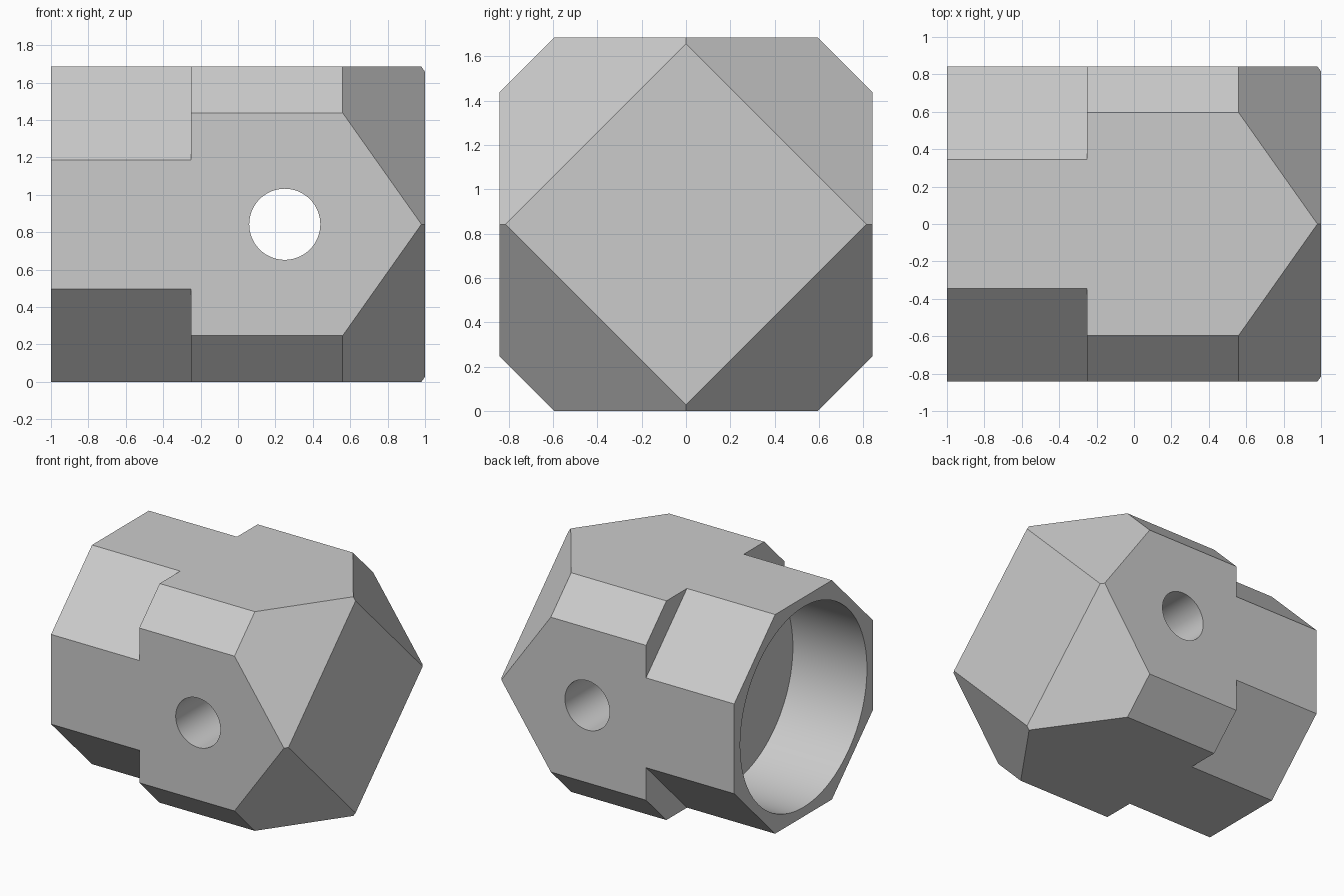
import bpy, bmesh, math
from mathutils import Matrix, Vector

default = bpy.data.objects.get("Cube")
if default:
    bpy.data.objects.remove(default, do_unlink=True)

HALF = 0.8425            # half of the square cross-section, also the centre height
EDGE = HALF + 0.595      # |y|+|z| on the long chamfers
REAR = HALF + 0.345      # |y|+|z| on the deeper rear chamfers
CHAMFER_X, STEP_X, FLOOR_X = 0.56, -0.25, -0.37
SIGNS = [(sy, sz) for sy in (-1, 1) for sz in (-1, 1)]

grey = bpy.data.materials.new("plain grey")
grey.use_nodes = True
colour = (0.6, 0.6, 0.6, 1)
grey.diffuse_color = colour
grey.node_tree.nodes["Principled BSDF"].inputs["Base Color"].default_value = colour


def add_object(name, bm):
    bmesh.ops.recalc_face_normals(bm, faces=bm.faces)
    mesh = bpy.data.meshes.new(name)
    bm.to_mesh(mesh)
    bm.free()
    mesh.materials.append(grey)
    obj = bpy.data.objects.new(name, mesh)
    bpy.context.collection.objects.link(obj)
    obj.location.z = HALF
    return obj


def slice_off(bm, point, normal):
    """Cut away everything beyond a plane and cap the opening."""
    geom = bm.verts[:] + bm.edges[:] + bm.faces[:]
    cut = bmesh.ops.bisect_plane(bm, geom=geom, plane_co=point, plane_no=normal,
                                 clear_outer=True, dist=1e-6)
    rim = [e for e in cut["geom_cut"] if isinstance(e, bmesh.types.BMEdge)]
    bmesh.ops.contextual_create(bm, geom=rim)


def cylinder(name, radius, length, matrix):
    bm = bmesh.new()
    bmesh.ops.create_cone(bm, cap_ends=True, segments=96, radius1=radius,
                          radius2=radius, depth=length, matrix=matrix)
    return add_object(name, bm)


# Block with long chamfers and a faceted nose
bm = bmesh.new()
bmesh.ops.create_cube(bm, size=2, matrix=Matrix.Diagonal((1, HALF, HALF, 1)))
for sy, sz in SIGNS:
    slice_off(bm, Vector((0, sy * EDGE, 0)), Vector((0, sy, sz)))
for sy, sz in SIGNS:
    slice_off(bm, Vector((CHAMFER_X, sy * EDGE, 0)), Vector((math.sqrt(2), sy, sz)))
body = add_object("chamfered_body", bm)

# Cutters: deeper rear chamfers, rear bore and cross hole
cutters = []
for sy, sz in SIGNS:
    bm = bmesh.new()
    bmesh.ops.create_cube(bm, size=1)
    reach = REAR / math.sqrt(2) + 0.5
    turn = Matrix.Rotation(math.atan2(sz, sy), 4, "X")
    bmesh.ops.transform(bm, verts=bm.verts, matrix=turn
                        @ Matrix.Translation((STEP_X - 0.5, reach, 0))
                        @ Matrix.Diagonal((1, 1, 2, 1)))
    bmesh.ops.translate(bm, verts=[v for v in bm.verts if v.co.x < -1], vec=(-0.2, 0, 0))
    cutters.append(add_object("rear_chamfer_cutter", bm))

bore_start = -1.2
cutters.append(cylinder("bore_cutter", 0.77, FLOOR_X - bore_start,
                        Matrix.Translation(((FLOOR_X + bore_start) / 2, 0, 0))
                        @ Matrix.Rotation(math.pi / 2, 4, "Y")))
cutters.append(cylinder("cross_hole_cutter", 0.19, 2.2,
                        Matrix.Translation((0.25, 0, 0))
                        @ Matrix.Rotation(math.pi / 2, 4, "X")))

# Apply the cuts
bpy.ops.object.select_all(action="DESELECT")
body.select_set(True)
bpy.context.view_layer.objects.active = body
for cutter in cutters:
    cutter.hide_render = True
    mod = body.modifiers.new("cut", "BOOLEAN")
    mod.operation = "DIFFERENCE"
    mod.solver = "EXACT"
    mod.object = cutter
    bpy.ops.object.modifier_apply(modifier=mod.name)
    bpy.data.objects.remove(cutter, do_unlink=True)

bpy.ops.object.shade_smooth_by_angle(angle=math.radians(30))
